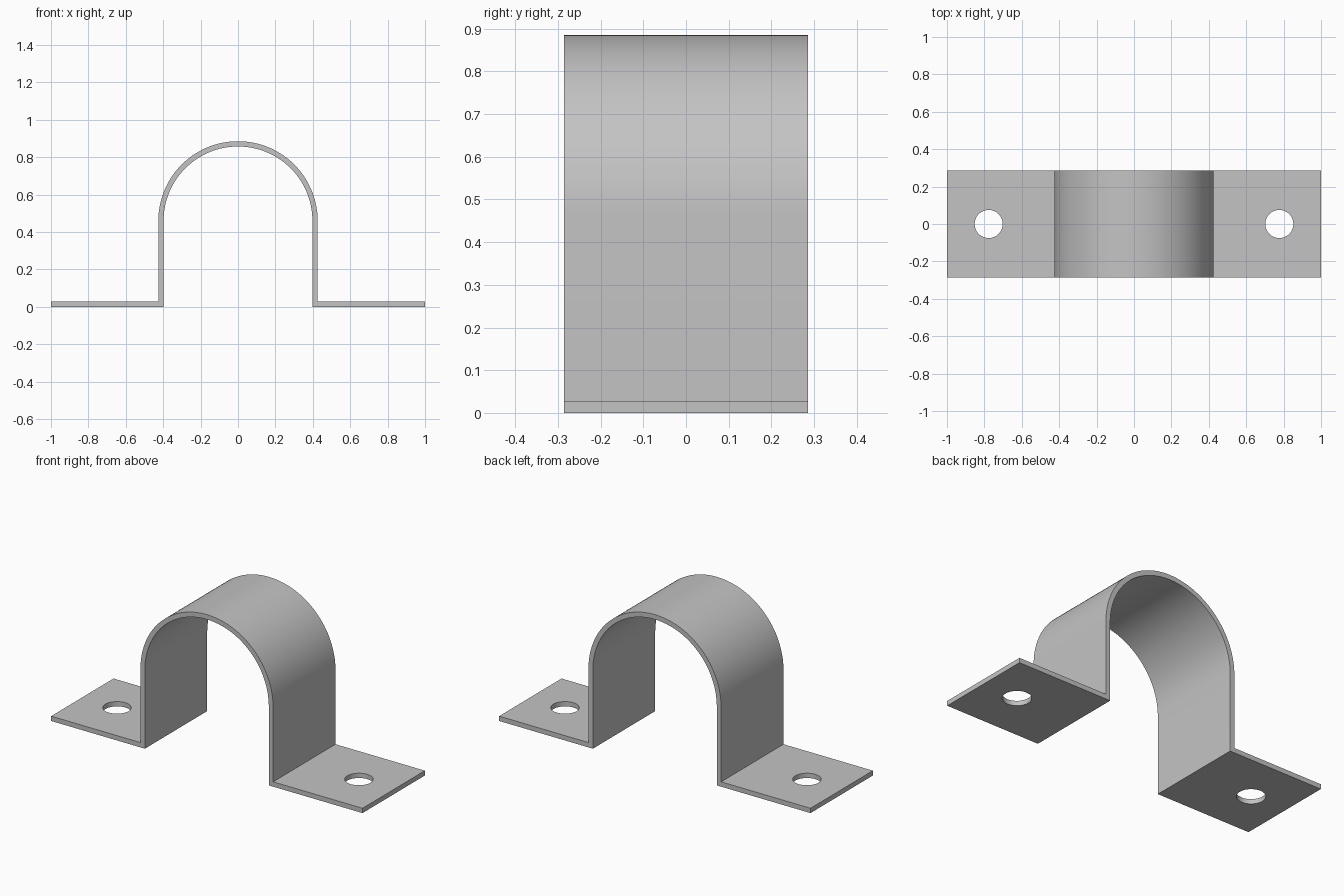
import bpy, bmesh
from math import cos, sin, pi

cube = bpy.data.objects.get("Cube")
if cube:
    bpy.data.objects.remove(cube, do_unlink=True)

HALF_LENGTH, HALF_DEPTH = 1.0, 0.286
OUTER, INNER, THICK = 0.426, 0.398, 0.028
ARCH_Z = 0.459
HOLE_X, HOLE_R = 0.777, 0.075
SEGMENTS = 64

steel = bpy.data.materials.new("grey steel")
steel.use_nodes = True
colour = (0.55, 0.55, 0.55, 1)
steel.diffuse_color = colour
steel.node_tree.nodes["Principled BSDF"].inputs["Base Color"].default_value = colour


def arc(radius):
    """Half circle from right to left over the top."""
    angles = [pi * i / SEGMENTS for i in range(SEGMENTS + 1)]
    return [(radius * cos(a), ARCH_Z + radius * sin(a)) for a in angles]


# Strap: one bent sheet profile extruded along its width
profile = [(HALF_LENGTH, 0), (HALF_LENGTH, THICK), (OUTER, THICK)]
profile += arc(OUTER)
profile += [(-OUTER, THICK), (-HALF_LENGTH, THICK), (-HALF_LENGTH, 0), (-INNER, 0)]
profile += arc(INNER)[::-1]
profile += [(INNER, 0)]

bm = bmesh.new()
face = bm.faces.new([bm.verts.new((x, -HALF_DEPTH, z)) for x, z in profile])
result = bmesh.ops.extrude_face_region(bm, geom=[face])
moved = [v for v in result["geom"] if isinstance(v, bmesh.types.BMVert)]
bmesh.ops.translate(bm, verts=moved, vec=(0, 2 * HALF_DEPTH, 0))
bmesh.ops.recalc_face_normals(bm, faces=bm.faces)
mesh = bpy.data.meshes.new("pipe_strap")
bm.to_mesh(mesh)
bm.free()
strap = bpy.data.objects.new("pipe_strap", mesh)
bpy.context.collection.objects.link(strap)
mesh.materials.append(steel)

# Screw holes through both feet
cutters = []
for side, name in ((1, "left"), (-1, "right")):
    bpy.ops.mesh.primitive_cylinder_add(vertices=48, radius=HOLE_R, depth=0.2,
                                        location=(side * HOLE_X, 0, THICK / 2))
    cutter = bpy.context.object
    cutter.name = name + "_hole_cutter"
    cutter.hide_render = True
    cutter.data.materials.append(steel)
    cutters.append(cutter)
    mod = strap.modifiers.new(name + "_hole", "BOOLEAN")
    mod.operation = "DIFFERENCE"
    mod.solver = "EXACT"
    mod.object = cutter

bpy.ops.object.select_all(action="DESELECT")
strap.select_set(True)
bpy.context.view_layer.objects.active = strap
for name in [m.name for m in strap.modifiers]:
    bpy.ops.object.modifier_apply(modifier=name)
for cutter in cutters:
    bpy.data.objects.remove(cutter, do_unlink=True)

# Smooth arch and hole walls, crisp sheet edges
bpy.ops.object.shade_smooth_by_angle(angle=pi / 6)
